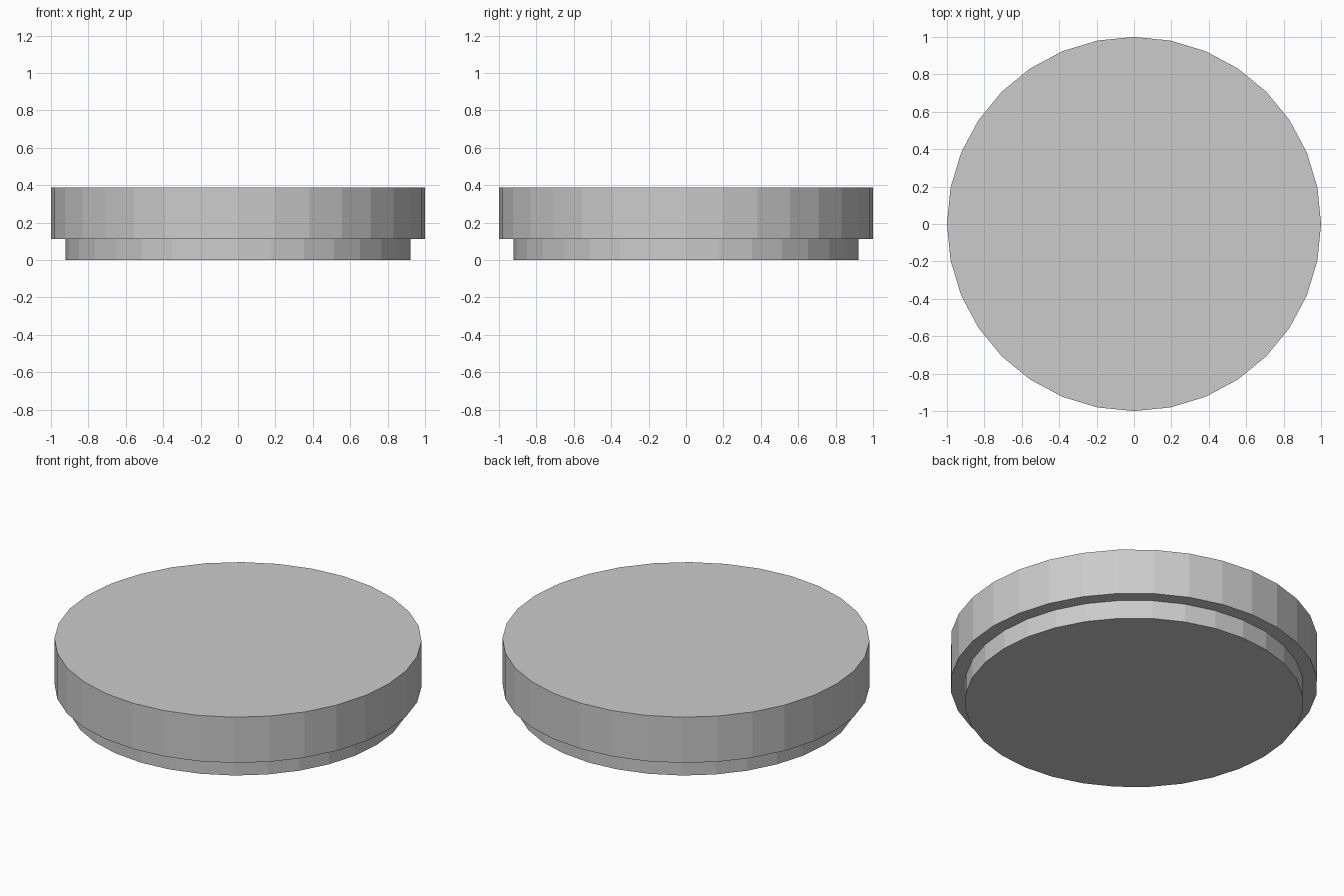
import bpy

if "Cube" in bpy.data.objects:
    bpy.data.objects.remove(bpy.data.objects["Cube"])


def disc(name, radius, bottom, top):
    """Flat-shaded 32-sided disc between two heights."""
    bpy.ops.mesh.primitive_cylinder_add(
        vertices=32, radius=radius, depth=top - bottom,
        location=(0, 0, (bottom + top) / 2))
    bpy.context.object.name = name


# Narrower foot, then the wider slab resting on it
disc("foot", 0.922, 0.0, 0.112)
disc("slab", 1.0, 0.112, 0.387)
